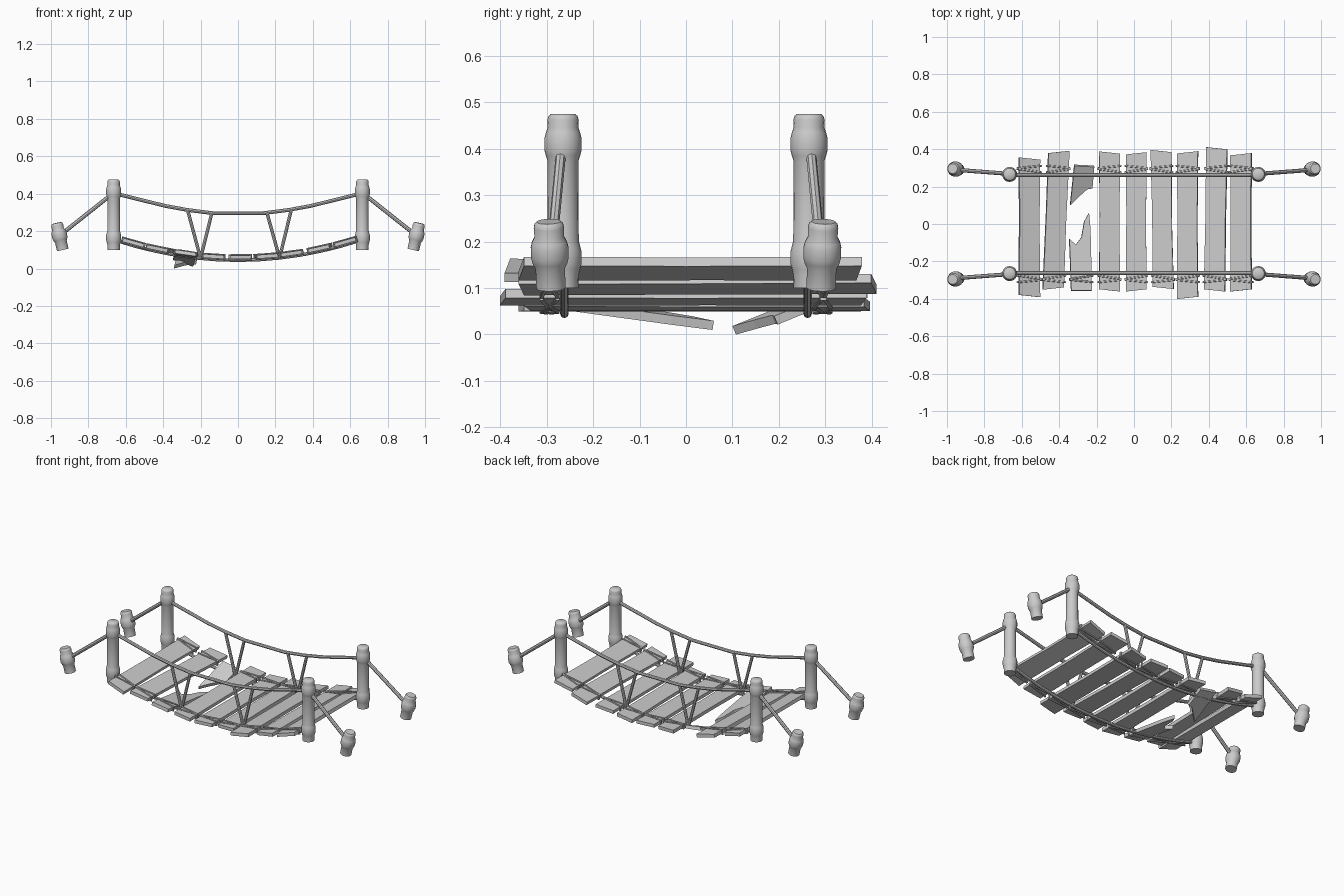
import bpy, bmesh, math
from mathutils import Vector

cube = bpy.data.objects.get("Cube")
if cube:
    bpy.data.objects.remove(cube)

grey = bpy.data.materials.new("weathered grey")
grey.use_nodes = True
grey.diffuse_color = (0.6, 0.6, 0.6, 1)
grey.node_tree.nodes["Principled BSDF"].inputs["Base Color"].default_value = (0.6, 0.6, 0.6, 1)

THICK = 0.02
RAIL_Y = 0.262


def deck(x):
    """Height of the sagging walkway surface."""
    return 0.07 + 0.25 * x * x


def finish(obj, smooth):
    obj.data.materials.append(grey)
    bpy.ops.object.select_all(action='DESELECT')
    obj.select_set(True)
    bpy.context.view_layer.objects.active = obj
    if smooth:
        bpy.ops.object.shade_smooth_by_angle(angle=math.radians(40))
    return obj


def mesh_object(name, bm, smooth=False):
    bmesh.ops.recalc_face_normals(bm, faces=bm.faces)
    mesh = bpy.data.meshes.new(name)
    bm.to_mesh(mesh)
    bm.free()
    obj = bpy.data.objects.new(name, mesh)
    bpy.context.collection.objects.link(obj)
    return finish(obj, smooth)


def lathe(name, profile, base, top, sides=20):
    """Capped round solid with (radius, height) rings along base -> top."""
    base, axis = Vector(base), Vector(top) - Vector(base)
    turn = axis.to_track_quat('Z', 'Y')
    bm = bmesh.new()
    rings = []
    for r, h in profile:
        angles = [math.tau * i / sides for i in range(sides)]
        rings.append([bm.verts.new(base + turn @ Vector((r * math.cos(a), r * math.sin(a), h)))
                      for a in angles])
    for a, b in zip(rings, rings[1:]):
        for i in range(sides):
            j = (i + 1) % sides
            bm.faces.new((a[i], a[j], b[j], b[i]))
    bm.faces.new(rings[0])
    bm.faces.new(rings[-1])
    return mesh_object(name, bm, True)


def rope(name, points, radius, closed=False):
    curve = bpy.data.curves.new(name, 'CURVE')
    curve.dimensions = '3D'
    curve.bevel_depth = radius
    curve.bevel_resolution = 2
    curve.use_fill_caps = True
    spline = curve.splines.new('POLY')
    spline.points.add(len(points) - 1)
    for p, co in zip(spline.points, points):
        p.co = (*co, 1)
    spline.use_cyclic_u = closed
    obj = bpy.data.objects.new(name, curve)
    bpy.context.collection.objects.link(obj)
    bpy.ops.object.select_all(action='DESELECT')
    obj.select_set(True)
    bpy.context.view_layer.objects.active = obj
    bpy.ops.object.convert(target='MESH')
    return finish(bpy.context.object, True)


def board(name, outline, pivot_y=0, drop=0):
    """Flat board from an outline, tilted with the deck; drop is its slope along y."""
    cx = (min(p[0] for p in outline) + max(p[0] for p in outline)) / 2
    slope = 0.5 * cx
    down = Vector((slope, drop, -1)).normalized() * THICK
    bm = bmesh.new()
    verts = [bm.verts.new((x, y, deck(cx) + slope * (x - cx) + drop * (y - pivot_y)))
             for x, y in outline]
    face = bm.faces.new(verts)
    grown = bmesh.ops.extrude_face_region(bm, geom=[face], use_keep_orig=True)["geom"]
    bmesh.ops.translate(bm, vec=down, verts=[v for v in grown if isinstance(v, bmesh.types.BMVert)])
    return mesh_object(name, bm)


def collar(low, high, r, bulge):
    """Rounded lashing ring for a post profile."""
    e = 0.012
    return [(r, low - e), (bulge - 0.003, low), (bulge, low + e),
            (bulge, high - e), (bulge - 0.003, high), (r, high + e)]


# Posts, anchor stakes and guy ropes at the four corners
post = ([(0.033, 0)] + collar(0.04, 0.09, 0.034, 0.04) + collar(0.285, 0.335, 0.033, 0.04)
        + [(0.034, 0.362), (0.031, 0.371), (0.026, 0.375)])
stake = [(0.032, 0)] + collar(0.056, 0.102, 0.032, 0.041) + [(0.033, 0.133), (0.031, 0.142), (0.026, 0.147)]
for sx, side in ((1, "left"), (-1, "right")):
    for sy, end in ((-1, "front"), (1, "back")):
        tag = f"{end}_{side}"
        lathe("post_" + tag, post, (sx * 0.665, sy * 0.265, 0.1), (sx * 0.665, sy * 0.265, 0.475))
        lathe("stake_" + tag, stake, (sx * 0.937, sy * 0.291, 0.1), (sx * 0.97, sy * 0.296, 0.245))
        rope("guy_rope_" + tag, [(sx * 0.665, sy * 0.268, 0.405), (sx * 0.955, sy * 0.29, 0.175)], 0.011)

# Hand ropes, deck ropes and hangers on both sides
for sy, end in ((-1, "front"), (1, "back")):
    y = sy * RAIL_Y
    half = [(0.135, 0.296), (0.27, 0.313), (0.39, 0.335), (0.665, 0.403)]
    rail = [(-x, y, z) for x, z in reversed(half)] + [(x, y, z) for x, z in half]
    rope("hand_rope_" + end, rail, 0.01)
    steps = [0.665 * i / 6 for i in range(-6, 7)]
    rope("deck_rope_" + end, [(x, y, deck(x) - 0.026) for x in steps], 0.009)
    for foot, tops in ((-0.2, (-0.27, -0.14)), (0.222, (0.155, 0.285))):
        for top in tops:
            z = 0.297 if abs(top) < 0.2 else 0.315
            rope("hanger_" + end, [(top, y, z), (foot, y, deck(foot) - 0.026)], 0.009)

# Whole planks: centre x, back and front ends, skew between the ends
planks = [(-0.557, 0.35, -0.385, 0.0), (-0.415, 0.385, -0.345, 0.03), (-0.13, 0.382, -0.355, 0.0),
          (0.012, 0.378, -0.355, 0.0), (0.15, 0.39, -0.342, -0.012), (0.285, 0.383, -0.395, 0.0),
          (0.435, 0.405, -0.355, 0.012), (0.57, 0.373, -0.355, 0.0)]
W = 0.056
for n, (x, back, front, skew) in enumerate(planks):
    s, j = skew / 2, 0.006 * (-1) ** n
    board(f"plank_{n + 1}", [(x - W - s, front + j), (x + W - s, front - j),
                             (x + W - 0.004, 0), (x + W + s, back - j), (x - W + s, back + j),
                             (x - W + 0.003, 0.05)])

# Broken plank: two splintered halves that hang down
board("broken_plank_front", [(-0.335, -0.355), (-0.225, -0.355), (-0.228, -0.2), (-0.232, -0.03),
                             (-0.24, 0.06), (-0.265, 0.015), (-0.28, -0.07), (-0.31, -0.11),
                             (-0.345, -0.08), (-0.34, -0.2)], -0.33, -0.14)
board("broken_plank_back", [(-0.34, 0.1), (-0.295, 0.145), (-0.25, 0.185), (-0.222, 0.19),
                            (-0.212, 0.305), (-0.318, 0.31)], 0.29, 0.42)


# Crossed lashings tying the planks to the deck ropes
def lashing(x, y, lean):
    w = W + 0.004
    slope = 0.5 * x
    loop = []
    for dx, dz, dy in ((-w, 0.003, -lean), (w, 0.003, lean), (w, -THICK - 0.003, lean),
                       (-w, -THICK - 0.003, -lean)):
        loop.append((x + dx - slope * dz, y + dy, deck(x) + slope * dx + dz))
    rope("lashing", loop, 0.005, True)


for n, (x, back, front, skew) in enumerate(planks):
    flip = 1 if n % 2 else -1
    for sy in (-1, 1):
        lx = x + skew / 2 * sy * 0.8
        lashing(lx, sy * 0.285, 0.008 * flip)
        lashing(lx, sy * 0.305, -0.006 * flip)
lashing(-0.28, -0.285, 0.008)
lashing(-0.28, -0.305, -0.006)
